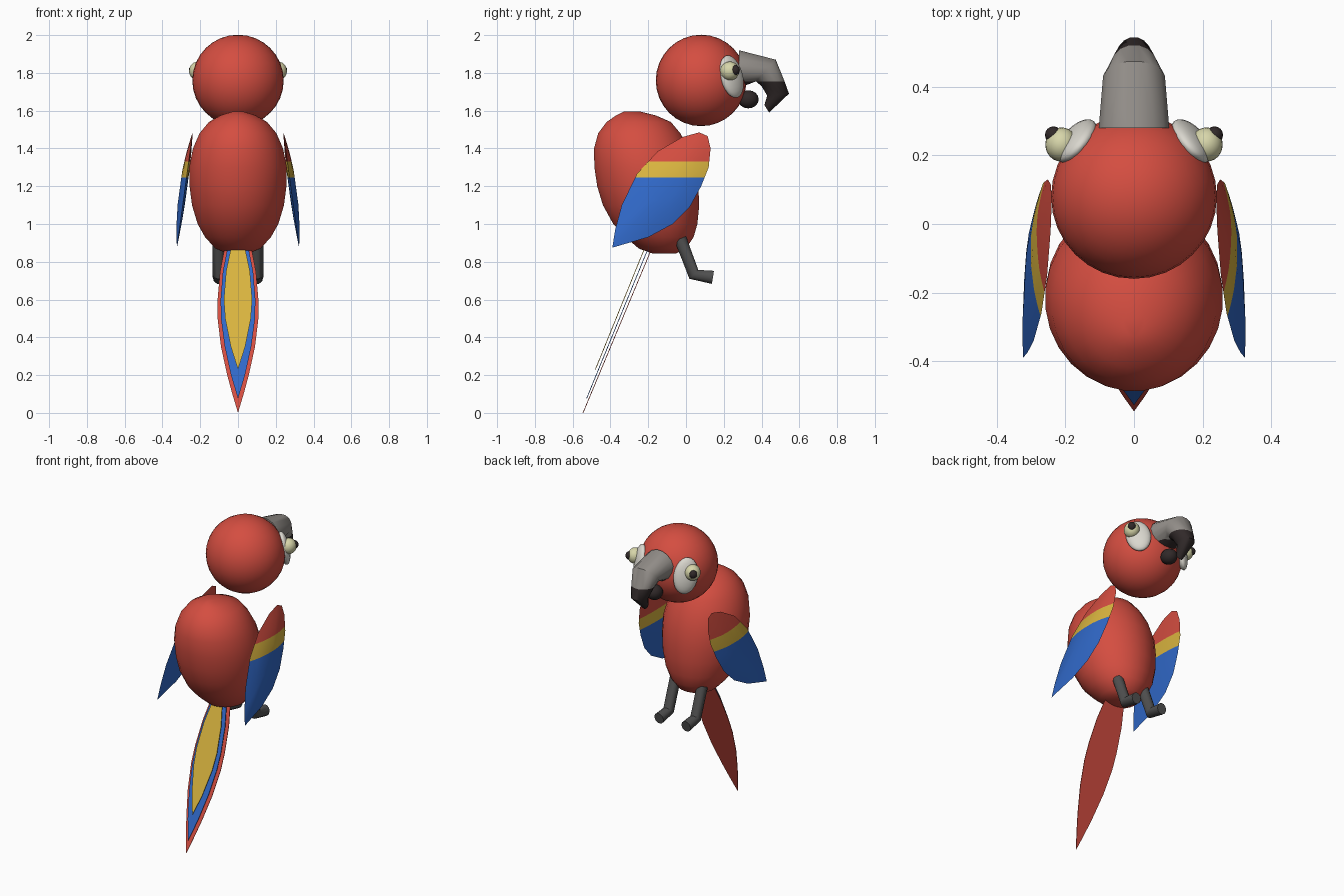
import bpy, bmesh, math
from mathutils import Vector, Matrix

if "Cube" in bpy.data.objects:
    bpy.data.objects.remove(bpy.data.objects["Cube"])


def material(name, rgb):
    m = bpy.data.materials.new(name)
    m.diffuse_color = (*rgb, 1)
    m.use_nodes = True
    m.node_tree.nodes["Principled BSDF"].inputs["Base Color"].default_value = m.diffuse_color
    return m


RED = material("red", (0.66, 0.075, 0.052))
BLUE = material("blue", (0.03, 0.14, 0.58))
YELLOW = material("yellow", (0.70, 0.46, 0.05))
GREY = material("beak grey", (0.29, 0.27, 0.25))
DARK = material("dark beak", (0.03, 0.022, 0.022))
LEG = material("leg grey", (0.08, 0.08, 0.08))
WHITE = material("patch white", (0.70, 0.68, 0.62))
CREAM = material("eye cream", (0.68, 0.67, 0.40))


def finish(name, bm, mats, rule=None, angle=40):
    """Turn a bmesh into a shaded object, colouring faces by a rule."""
    bmesh.ops.recalc_face_normals(bm, faces=bm.faces)
    if rule:
        for f in bm.faces:
            f.material_index = rule(f.calc_center_median())
    me = bpy.data.meshes.new(name)
    bm.to_mesh(me)
    bm.free()
    for m in mats:
        me.materials.append(m)
    ob = bpy.data.objects.new(name, me)
    bpy.context.collection.objects.link(ob)
    bpy.ops.object.select_all(action='DESELECT')
    ob.select_set(True)
    bpy.context.view_layer.objects.active = ob
    bpy.ops.object.shade_smooth_by_angle(angle=math.radians(angle))
    return ob


def cut(bm, z):
    bmesh.ops.bisect_plane(bm, geom=bm.verts[:] + bm.edges[:] + bm.faces[:],
                           plane_co=(0, 0, z), plane_no=(0, 0, 1))


def bridge(bm, a, b):
    n = len(a)
    for i in range(n):
        bm.faces.new((a[i], a[(i + 1) % n], b[(i + 1) % n], b[i]))


def loft(sections, sides, x=0):
    """Elliptical rings spanning two (y, z) points with a half width."""
    bm = bmesh.new()
    rings = []
    for ya, za, yb, zb, w in sections:
        ring = []
        for i in range(sides):
            t = 2 * math.pi * (i + 0.5) / sides
            k = 0.5 + 0.5 * math.cos(t) / math.cos(math.pi / sides)
            ring.append(bm.verts.new((x + w * math.sin(t),
                                      ya + (yb - ya) * k, za + (zb - za) * k)))
        rings.append(ring)
    for a, b in zip(rings, rings[1:]):
        bridge(bm, a, b)
    bm.faces.new(rings[0])
    bm.faces.new(rings[-1])
    return bm


def ball(name, mat, centre, size, turn=0, lean=0, seg=24):
    bm = bmesh.new()
    mtx = (Matrix.Translation(centre) @ Matrix.Rotation(lean, 4, 'X')
           @ Matrix.Rotation(turn, 4, 'Z') @ Matrix.Diagonal((*size, 1)))
    bmesh.ops.create_uvsphere(bm, u_segments=seg, v_segments=seg // 2, radius=1, matrix=mtx)
    return finish(name, bm, [mat], angle=60)


# body: z, back y, front y, half width
BODY = [(0.845, -0.18, -0.05, 0.06), (0.87, -0.25, 0.0, 0.12), (0.93, -0.32, 0.04, 0.175),
        (1.0, -0.385, 0.06, 0.215), (1.1, -0.44, 0.07, 0.245), (1.2, -0.47, 0.065, 0.258),
        (1.3, -0.485, 0.05, 0.26), (1.4, -0.487, 0.015, 0.24), (1.48, -0.465, -0.03, 0.205),
        (1.54, -0.42, -0.08, 0.155), (1.575, -0.37, -0.16, 0.095), (1.595, -0.33, -0.24, 0.03)]
finish("body", loft([(b, z, f, z, w) for z, b, f, w in BODY], 28), [RED], angle=60)

# head
ball("head", RED, (0, 0.08, 1.76), (0.242, 0.24, 0.242), seg=32)

# hooked upper beak, dark below the colour line, and lower beak
bm = loft([(0.28, 1.92, 0.28, 1.72, 0.105), (0.475, 1.87, 0.37, 1.755, 0.092),
           (0.52, 1.76, 0.40, 1.73, 0.07), (0.545, 1.69, 0.43, 1.68, 0.052),
           (0.44, 1.59, 0.415, 1.63, 0.02)], 16)
cut(bm, 1.755)
finish("upper_beak", bm, [GREY, DARK], lambda c: int(c.z < 1.755), 50)
ball("lower_beak", DARK, (0, 0.33, 1.66), (0.05, 0.055, 0.048), seg=16)

# wing outline in (y, z)
WING = [(-0.39, 0.875), (-0.375, 0.97), (-0.34, 1.1), (-0.26, 1.265), (-0.15, 1.385),
        (-0.02, 1.46), (0.07, 1.485), (0.115, 1.465), (0.13, 1.40), (0.12, 1.3),
        (0.08, 1.2), (0.02, 1.09), (-0.07, 1.0), (-0.2, 0.93)]


def wing(name, s):
    """Thin lens leaning outward, banded by height."""
    bm = bmesh.new()
    cy, cz = -0.1, 1.2

    def ring(k, side):
        out = []
        for y, z in WING:
            y, z = cy + (y - cy) * k, cz + (z - cz) * k
            x = 0.24 + (1.485 - z) * 0.137 + side * (1 - k * k)
            out.append(bm.verts.new((s * x, y, z)))
        return out

    rim = ring(1, 0)
    for side in (0.03, -0.012):
        prev = rim
        for k in (0.85, 0.6, 0.3):
            cur = ring(k, side)
            bridge(bm, prev, cur)
            prev = cur
        bm.faces.new(prev)
    cut(bm, 1.33)
    cut(bm, 1.245)
    finish(name, bm, [RED, YELLOW, BLUE], lambda c: (c.z < 1.33) + (c.z < 1.245), 30)


# paired parts
for label, s in (("right", 1), ("left", -1)):
    wing(label + "_wing", s)
    finish(label + "_leg", loft([(0.0, 0.935, -0.06, 0.91, 0.034),
                                 (0.065, 0.757, 0.018, 0.71, 0.034),
                                 (0.148, 0.752, 0.137, 0.683, 0.034)], 10, s * 0.1), [LEG])
    ball(label + "_eye_patch", WHITE, (s * 0.168, 0.242, 1.78), (0.036, 0.076, 0.115),
         turn=s * math.radians(45), lean=math.radians(14))
    ball(label + "_eye", CREAM, (s * 0.212, 0.232, 1.81), (0.047, 0.05, 0.05))
    ball(label + "_pupil", DARK, (s * 0.235, 0.26, 1.815), (0.025, 0.025, 0.027), seg=16)


def tail(name, mat, y0, slope, profile):
    """Thin leaf on a sloping plane; profile is (z, half width) down to a tip."""
    bm = bmesh.new()
    half = [(w, z) for z, w in profile]
    outline = half + [(-w, z) for w, z in reversed(half[:-1])]
    layers = [[bm.verts.new((x, y0 + (z - 0.85) * slope + d, z)) for x, z in outline]
              for d in (0.002, -0.002)]
    bridge(bm, *layers)
    for layer in layers:
        bm.faces.new(layer)
    finish(name, bm, [mat], angle=20)


# three stacked tail feathers
tail("red_tail_feather", RED, -0.19, 0.418,
     [(0.95, 0.04), (0.85, 0.075), (0.75, 0.095), (0.6, 0.108), (0.5, 0.108), (0.35, 0.09),
      (0.2, 0.057), (0.1, 0.03), (0, 0)])
tail("blue_tail_feather", BLUE, -0.209, 0.41,
     [(0.95, 0.03), (0.85, 0.06), (0.75, 0.08), (0.6, 0.092), (0.5, 0.09), (0.35, 0.07),
      (0.2, 0.037), (0.075, 0)])
tail("yellow_tail_feather", YELLOW, -0.228, 0.406,
     [(0.95, 0.02), (0.85, 0.042), (0.75, 0.063), (0.6, 0.075), (0.5, 0.068), (0.35, 0.038),
      (0.23, 0)])
